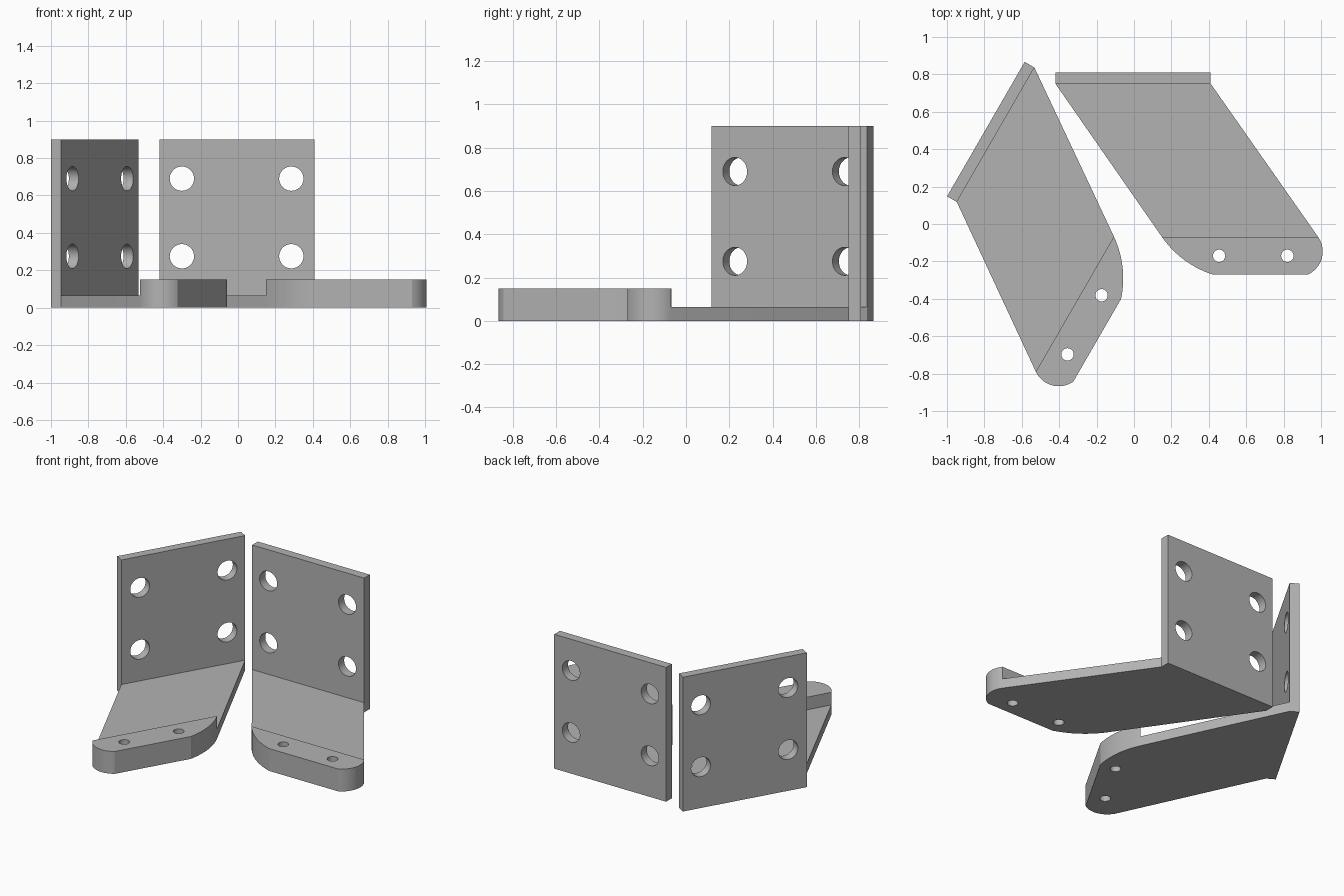
import bpy, bmesh
from math import radians, sin, tan
from mathutils import Matrix, Vector

cube = bpy.data.objects.get("Cube")
if cube:
    bpy.data.objects.remove(cube, do_unlink=True)

GREY = (0.45, 0.45, 0.45, 1)
steel = bpy.data.materials.new("plain grey steel")
steel.use_nodes = True
steel.diffuse_color = GREY
steel.node_tree.nodes["Principled BSDF"].inputs["Base Color"].default_value = GREY


def arc(start, end, turn, steps=14):
    """Points on a counter-clockwise arc from start to end, turning by the given degrees."""
    p, q, t = Vector(start), Vector(end), radians(turn)
    chord = q - p
    centre = (p + q) / 2 + Vector((-chord.y, chord.x)) / (2 * tan(t / 2))
    return [tuple(centre + Matrix.Rotation(t * i / steps, 2) @ (p - centre))
            for i in range(steps + 1)]


def add_object(name, bm):
    bmesh.ops.recalc_face_normals(bm, faces=bm.faces)
    mesh = bpy.data.meshes.new(name)
    bm.to_mesh(mesh)
    bm.free()
    mesh.materials.append(steel)
    ob = bpy.data.objects.new(name, mesh)
    bpy.context.collection.objects.link(ob)
    return ob


def prism(name, points, depth):
    """Extrude a closed loop of 3D points."""
    bm = bmesh.new()
    face = bm.faces.new([bm.verts.new(p) for p in points])
    new = bmesh.ops.extrude_face_region(bm, geom=[face])["geom"]
    bmesh.ops.translate(bm, vec=depth, verts=[v for v in new if isinstance(v, bmesh.types.BMVert)])
    return add_object(name, bm)


def cut(target, tool, operation):
    mod = target.modifiers.new(operation, "BOOLEAN")
    mod.object, mod.operation, mod.solver = tool, operation, "EXACT"
    bpy.context.view_layer.update()
    shape = target.evaluated_get(bpy.context.evaluated_depsgraph_get())
    mesh = bpy.data.meshes.new_from_object(shape)
    target.modifiers.clear()
    target.data = mesh
    bpy.data.objects.remove(tool, do_unlink=True)


def bracket(name, mirrored, placement):
    # side section: upright plate, thin floor and thick toe
    section = [(0.81, 0), (0.81, 0.9), (0.75, 0.9), (0.75, 0.065),
               (-0.07, 0.065), (-0.07, 0.15), (-0.4, 0.15), (-0.4, 0)]
    body = prism(name, [(-0.6, y, z) for y, z in section], (1.8, 0, 0))

    # plan outline: skewed floor with a rounded toe
    plan = [(0.41, 0.9), (-0.42, 0.9), (-0.42, 0.75)]
    plan += arc((0.15, -0.07), (0.42, -0.27), 37)
    plan += arc((0.93, -0.27), (0.985, -0.07), 100)
    plan.append((0.41, 0.75))
    cut(body, prism("plan_cutter", [(x, y, -0.1) for x, y in plan], (0, 0, 1.2)), "INTERSECT")

    # bolt holes in the plate and pin holes in the toe
    bm = bmesh.new()
    lying = Matrix.Rotation(radians(90), 4, "X")
    holes = [(0.065, Matrix.Translation((x, 0.78, z)) @ lying)
             for x in (-0.3, 0.285) for z in (0.275, 0.69)]
    holes += [(0.033, Matrix.Translation((x, -0.17, 0.08))) for x in (0.455, 0.82)]
    for radius, matrix in holes:
        bmesh.ops.create_cone(bm, cap_ends=True, segments=40, radius1=radius,
                              radius2=radius, depth=0.3, matrix=matrix)
    cut(body, add_object("hole_cutter", bm), "DIFFERENCE")

    # mirror and place
    if mirrored:
        body.data.transform(Matrix.Scale(-1, 4, (1, 0, 0)))
        body.data.flip_normals()
    body.data.transform(placement)
    bpy.ops.object.select_all(action="DESELECT")
    body.select_set(True)
    bpy.context.view_layer.objects.active = body
    bpy.ops.object.shade_smooth_by_angle(angle=radians(14))


bracket("left_bracket", False, Matrix.Identity(4))
bracket("right_bracket", True,
        Matrix.Translation((-0.093, 0.098, 0)) @ Matrix.Rotation(radians(60), 4, "Z"))
